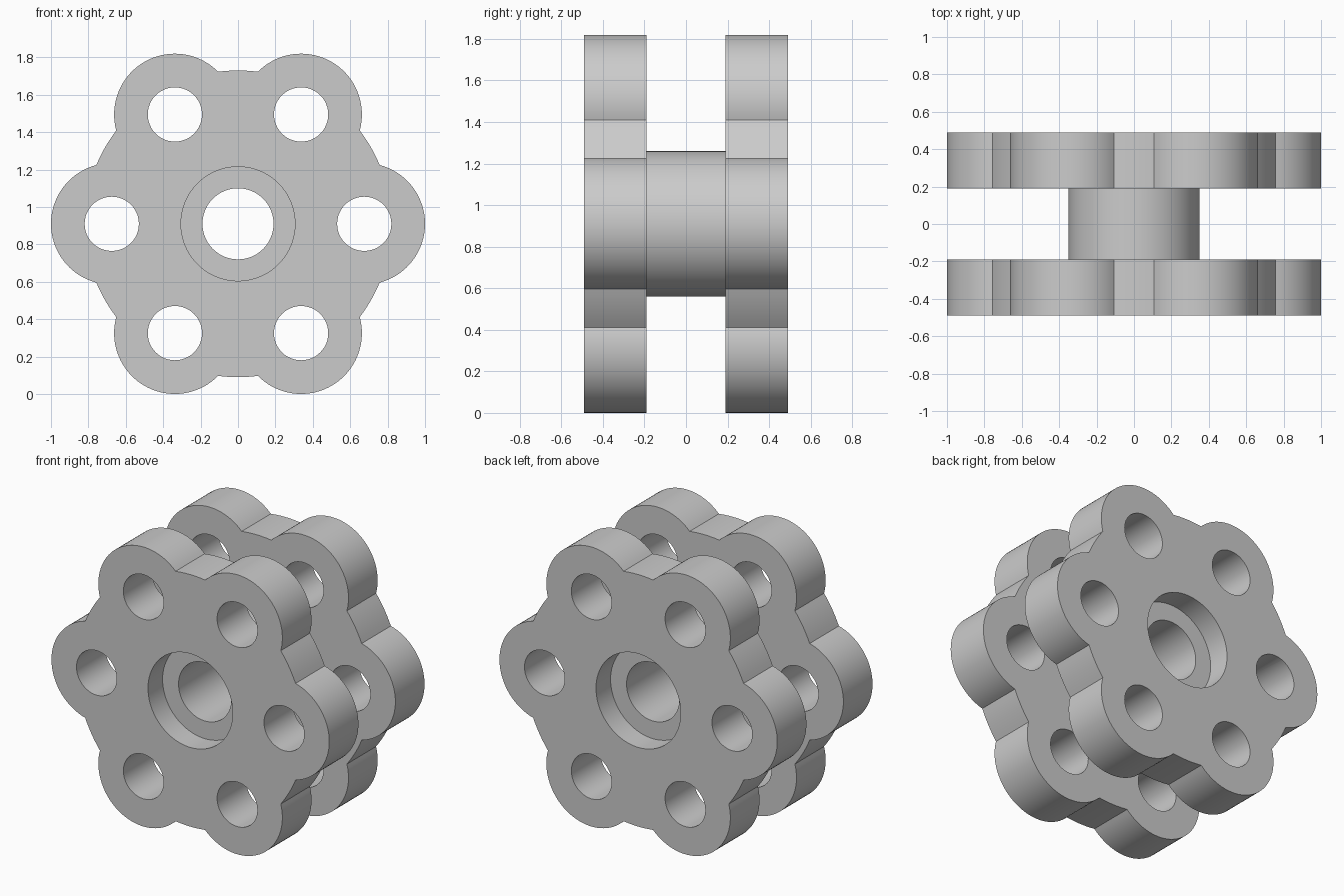
import bpy, bmesh
from math import sin, cos, pi, acos, atan2

if "Cube" in bpy.data.objects:
    bpy.data.objects.remove(bpy.data.objects["Cube"])

CZ = 0.91                      # height of the hub axis
PITCH, LOBE, DISC = 0.675, 0.325, 0.82
HOLE, BORE, RECESS, HUB = 0.145, 0.19, 0.305, 0.35
INNER, OUTER, FLOOR = 0.19, 0.49, 0.34

steel = bpy.data.materials.new("plain_grey")
steel.diffuse_color = (0.6, 0.6, 0.6, 1)
steel.use_nodes = True
steel.node_tree.nodes["Principled BSDF"].inputs["Base Color"].default_value = steel.diffuse_color


def prism(name, points, y0, y1):
    """Extrude an (x, z) outline along y."""
    bm = bmesh.new()
    face = bm.faces.new([bm.verts.new((x, y0, CZ + z)) for x, z in points])
    new = bmesh.ops.extrude_face_region(bm, geom=[face])["geom"]
    verts = [v for v in new if isinstance(v, bmesh.types.BMVert)]
    bmesh.ops.translate(bm, verts=verts, vec=(0, y1 - y0, 0))
    bmesh.ops.recalc_face_normals(bm, faces=bm.faces)
    mesh = bpy.data.meshes.new(name)
    bm.to_mesh(mesh)
    bm.free()
    mesh.materials.append(steel)
    obj = bpy.data.objects.new(name, mesh)
    bpy.context.collection.objects.link(obj)
    return obj


def circle(r, cx=0, cz=0, n=64):
    return [(cx + r * cos(2 * pi * i / n), cz + r * sin(2 * pi * i / n)) for i in range(n)]


def lobed_outline():
    """Six round lobes joined by short arcs of the central disc."""
    # angle at which the lobe circle meets the disc circle
    a = acos((DISC**2 + PITCH**2 - LOBE**2) / (2 * DISC * PITCH))
    b = atan2(DISC * sin(a), DISC * cos(a) - PITCH)
    pts = []
    for k in range(6):
        t = k * pi / 3
        cx, cz = PITCH * cos(t), PITCH * sin(t)
        for i in range(37):
            u = t - b + 2 * b * i / 36
            pts.append((cx + LOBE * cos(u), cz + LOBE * sin(u)))
        for i in range(1, 6):
            u = t + a + (pi / 3 - 2 * a) * i / 6
            pts.append((DISC * cos(u), DISC * sin(u)))
    return pts


def combine(target, tool, operation):
    bpy.context.view_layer.objects.active = target
    mod = target.modifiers.new("combine", 'BOOLEAN')
    mod.operation, mod.solver, mod.object = operation, 'EXACT', tool
    bpy.ops.object.modifier_apply(modifier=mod.name)
    bpy.data.objects.remove(tool)


# Central barrel with a lobed flange on each end
body = prism("flanged_hub", circle(HUB, n=96), -0.25, 0.25)
for s in (-1, 1):
    combine(body, prism("flange", lobed_outline(), s * INNER, s * OUTER), 'UNION')

# Through bore, recess at each end, and six bolt holes
combine(body, prism("bore_cutter", circle(BORE), -0.6, 0.6), 'DIFFERENCE')
for s in (-1, 1):
    combine(body, prism("recess_cutter", circle(RECESS, n=80), s * FLOOR, s * 0.6), 'DIFFERENCE')
for k in range(6):
    t = k * pi / 3
    hole = circle(HOLE, PITCH * cos(t), PITCH * sin(t), 48)
    combine(body, prism("bolt_cutter", hole, -0.6, 0.6), 'DIFFERENCE')

# Smooth the round walls, keep the rims crisp
bpy.ops.object.select_all(action='DESELECT')
body.select_set(True)
bpy.context.view_layer.objects.active = body
bpy.ops.object.shade_smooth_by_angle(angle=pi / 6)
